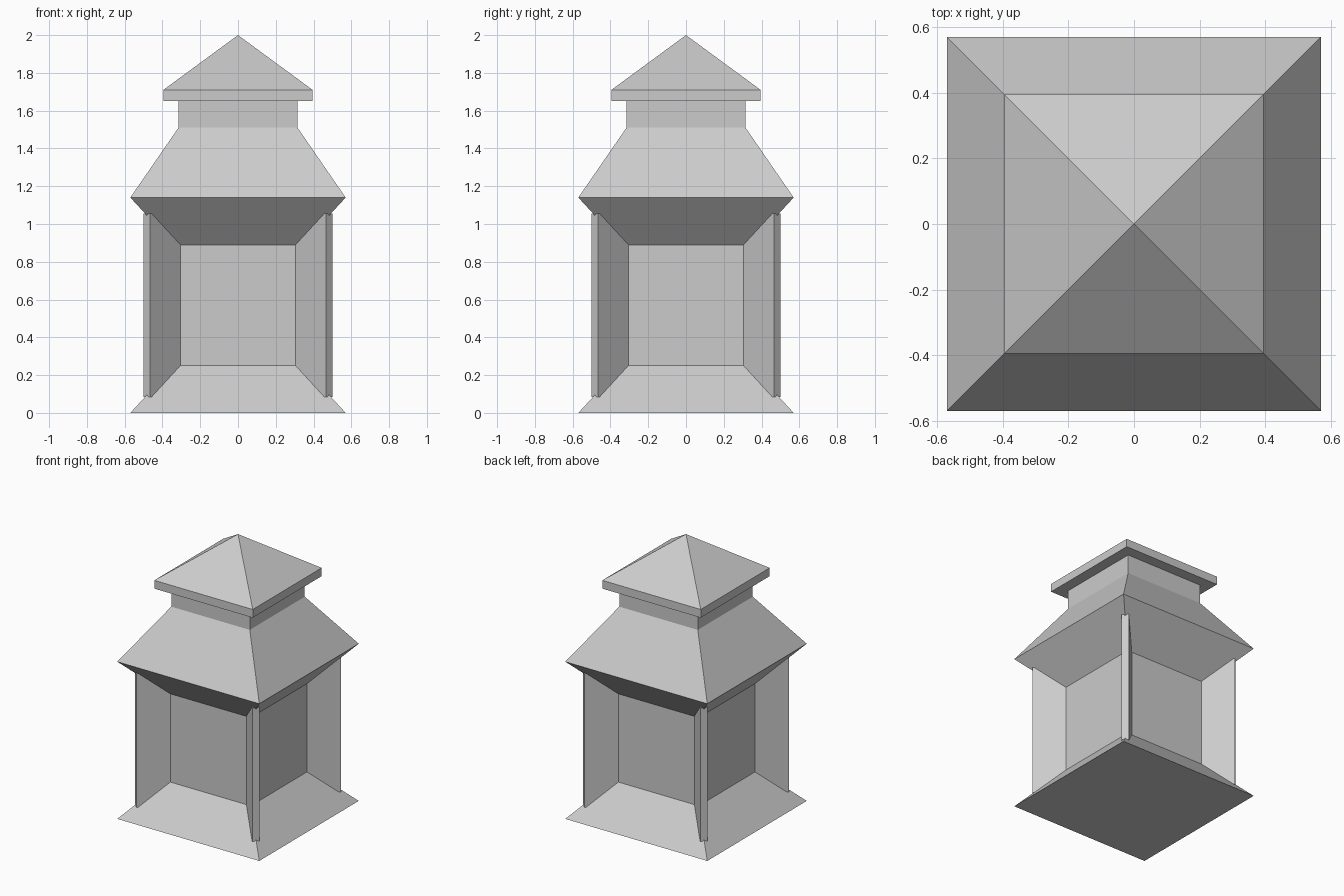
import bpy, bmesh, math
from mathutils import Matrix

if "Cube" in bpy.data.objects:
    bpy.data.objects.remove(bpy.data.objects["Cube"])


def make_object(name, bm):
    bmesh.ops.recalc_face_normals(bm, faces=bm.faces[:])
    mesh = bpy.data.meshes.new(name)
    bm.to_mesh(mesh)
    bm.free()
    obj = bpy.data.objects.new(name, mesh)
    bpy.context.collection.objects.link(obj)
    return obj


def square_stack(name, profile):
    """Loft square rings given as (half width, height); zero width makes a tip."""
    bm = bmesh.new()
    rings = []
    for half, z in profile:
        if half == 0:
            rings.append([bm.verts.new((0, 0, z))] * 4)
        else:
            rings.append([bm.verts.new((sx * half, sy * half, z))
                          for sx, sy in ((-1, -1), (1, -1), (1, 1), (-1, 1))])
    bm.faces.new(rings[0][::-1])
    for low, high in zip(rings, rings[1:]):
        for i in range(4):
            j = (i + 1) % 4
            corners = [low[i], low[j], high[j], high[i]]
            bm.faces.new(list(dict.fromkeys(corners)))
    if profile[-1][0] > 0:
        bm.faces.new(rings[-1])
    return make_object(name, bm)


# Flared base, core, roof skirt and neck in one stack
square_stack("lantern_body", [(0.57, 0), (0.34, 0.25), (0.34, 0.89),
                              (0.57, 1.14), (0.315, 1.51), (0.315, 1.65)])

# Pyramid cap with a short rim
square_stack("roof_cap", [(0.395, 1.65), (0.395, 1.71), (0, 2.0)])

# Diagonal corner plates
inner, outer, thickness = 0.44, 0.682, 0.0495
bottom, top = 0.085, 1.055
for i, label in enumerate(("back_right", "back_left", "front_left", "front_right")):
    bm = bmesh.new()
    bmesh.ops.create_cube(bm, size=1, matrix=(
        Matrix.Rotation(math.radians(45 + 90 * i), 4, 'Z')
        @ Matrix.Translation(((inner + outer) / 2, 0, (bottom + top) / 2))
        @ Matrix.Diagonal((outer - inner, thickness, top - bottom, 1))))
    make_object("corner_plate_" + label, bm)
